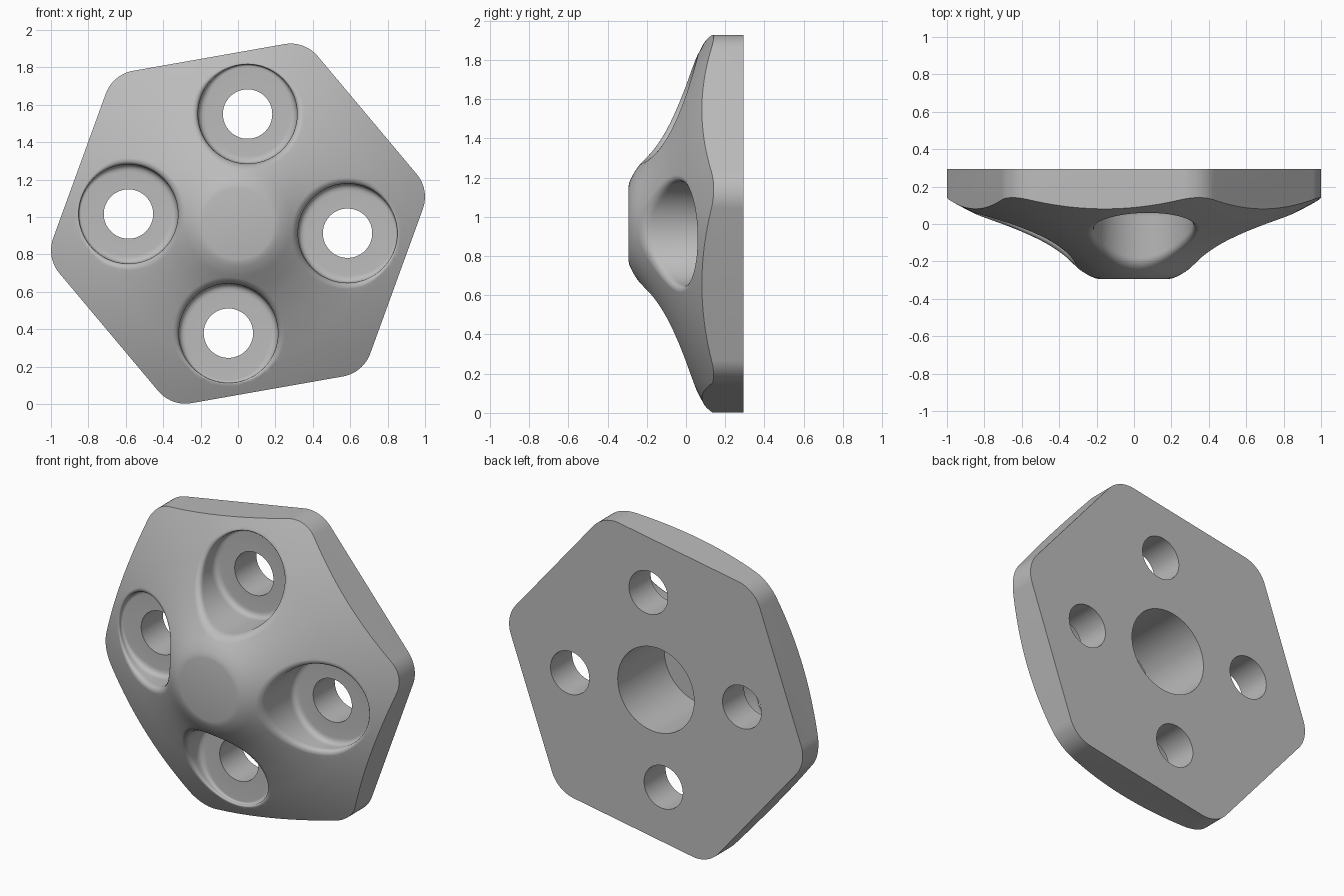
import bpy, bmesh
from math import cos, sin, pi, radians, sqrt

if "Cube" in bpy.data.objects:
    bpy.data.objects.remove(bpy.data.objects["Cube"])

MID = 0.965          # height of the hub axis
BACK = 0.293         # flat rear face
FLOOR = 0.083        # counterbore floor
DOME = [(0, -.293), (.19, -.293), (.25, -.27), (.31, -.23), (.4, -.17),
        (.516, -.105), (.65, -.04), (.78, .02), (.9, .08), (1.1, .19)]

slopes = [(b[1] - a[1]) / (b[0] - a[0]) for a, b in zip(DOME, DOME[1:])]
tangents = [0] + [2 * a * b / (a + b) if a * b > 0 else 0
                  for a, b in zip(slopes, slopes[1:])] + [slopes[-1]]


def front(r):
    """Depth of the domed front surface at radius r (smooth monotone curve)."""
    i = max(k for k in range(len(slopes)) if r >= DOME[k][0])
    (x0, y0), (x1, y1) = DOME[i], DOME[i + 1]
    w = x1 - x0
    t = (r - x0) / w
    return (y0 * (1 + 2 * t) * (1 - t) ** 2 + y1 * t * t * (3 - 2 * t)
            + w * t * (1 - t) * ((1 - t) * tangents[i] - t * tangents[i + 1]))


def bridge(name, rings):
    """Closed solid from a stack of equal-length rings, capped at both ends."""
    bm = bmesh.new()
    loops = [[bm.verts.new(p) for p in ring] for ring in rings]
    n = len(loops[0])
    for a, b in zip(loops, loops[1:]):
        for i in range(n):
            j = (i + 1) % n
            bm.faces.new((a[i], a[j], b[j], b[i]))
    bm.faces.new(loops[0])
    bm.faces.new(loops[-1])
    bmesh.ops.recalc_face_normals(bm, faces=bm.faces)
    mesh = bpy.data.meshes.new(name)
    bm.to_mesh(mesh)
    bm.free()
    obj = bpy.data.objects.new(name, mesh)
    bpy.context.collection.objects.link(obj)
    return obj


def circle(r, y, n, x=0, z=MID):
    return [(x + r * cos(2 * pi * i / n), y, z + r * sin(2 * pi * i / n))
            for i in range(n)]


def bezier(a, b, c, steps=6):
    for k in range(steps + 1):
        t = k / steps
        yield tuple((1 - t) ** 2 * p + 2 * t * (1 - t) * q + t * t * s
                    for p, q, s in zip(a, b, c))


def bore_cutter(angle):
    """Bolt hole with a counterbore, filleted at its floor and at its rim."""
    cx, cz = 0.588 * cos(angle), 0.588 * sin(angle)
    R, n = 0.265, 72
    columns = []
    for i in range(n):
        c, s = cos(2 * pi * i / n), sin(2 * pi * i / n)

        def surface(r):
            return front(sqrt((cx + r * c) ** 2 + (cz + r * s) ** 2))
        f = min(0.04, 0.45 * (FLOOR - surface(R)))
        path = [(0.132, 0.5), (0.132, FLOOR)]
        path += bezier((R - f, FLOOR), (R, FLOOR), (R, FLOOR - f))
        path += bezier((R, surface(R) + f), (R, surface(R)),
                       (R + f, surface(R + f) - 0.001))
        path.append((R + f, -0.6))
        columns.append([(cx + r * c, y, MID + cz + r * s) for r, y in path])
    return bridge("bore_cutter", list(zip(*columns)))


def cut(obj, tool, operation):
    mod = obj.modifiers.new("cut", "BOOLEAN")
    mod.operation, mod.solver, mod.object = operation, "EXACT", tool
    bpy.context.view_layer.objects.active = obj
    bpy.ops.object.modifier_apply(modifier=mod.name)
    bpy.data.objects.remove(tool)


# Domed disc
N = 144
radii = [0.19 + 0.91 * k / 44 for k in range(45)]
plate = bridge("hex_hub_plate", [circle(r, front(r), N) for r in radii]
               + [circle(radii[-1], BACK, N)])

# Rounded hexagon outline
corner, apothem = 0.19, 0.902
reach = (apothem - corner) / cos(pi / 6)
outline = []
for k in range(6):
    a = radians(10 + 60 * k)
    for j in range(-6, 7):
        b = a + radians(5 * j)
        outline.append((reach * cos(a) + corner * cos(b),
                        MID + reach * sin(a) + corner * sin(b)))
prism = bridge("outline_cutter", [[(x, y, z) for x, z in outline] for y in (-1, 1)])
cut(plate, prism, "INTERSECT")

# Four counterbored bolt holes
for k in range(4):
    cut(plate, bore_cutter(radians(85 + 90 * k)), "DIFFERENCE")

# Blind centre socket in the rear
cut(plate, bridge("socket_cutter", [circle(0.26, y, 96) for y in (-0.16, 0.5)]),
    "DIFFERENCE")

# Plain grey finish
grey = bpy.data.materials.new("plain_grey")
grey.use_nodes = True
grey.diffuse_color = (0.5, 0.5, 0.5, 1)
grey.node_tree.nodes["Principled BSDF"].inputs["Base Color"].default_value = (0.5, 0.5, 0.5, 1)
plate.data.materials.clear()
plate.data.materials.append(grey)
for face in plate.data.polygons:
    face.material_index = 0

bpy.ops.object.select_all(action="DESELECT")
plate.select_set(True)
bpy.context.view_layer.objects.active = plate
bpy.ops.object.shade_smooth_by_angle(angle=radians(32))
